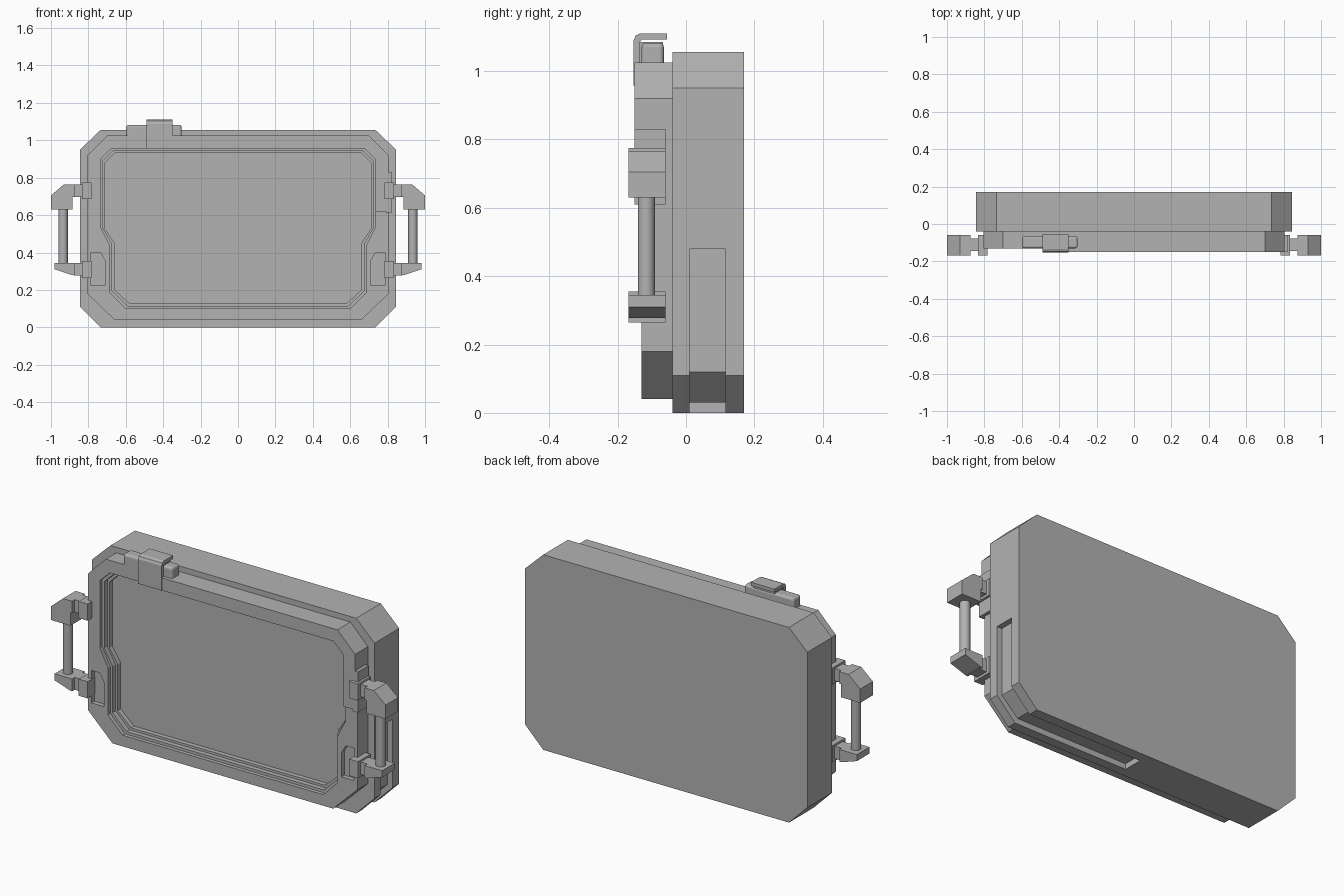
import bpy, bmesh, math

if "Cube" in bpy.data.objects:
    bpy.data.objects.remove(bpy.data.objects["Cube"], do_unlink=True)

grey = bpy.data.materials.new("plain_grey")
grey.use_nodes = True
colour = (0.45, 0.45, 0.45, 1)
grey.diffuse_color = colour
grey.node_tree.nodes["Principled BSDF"].inputs["Base Color"].default_value = colour


def add(name, bm):
    bmesh.ops.recalc_face_normals(bm, faces=bm.faces)
    mesh = bpy.data.meshes.new(name)
    bm.to_mesh(mesh)
    bm.free()
    mesh.materials.append(grey)
    ob = bpy.data.objects.new(name, mesh)
    bpy.context.collection.objects.link(ob)
    return ob


def prism(name, outline, y0, y1):
    """Extrude an x-z outline along y."""
    bm = bmesh.new()
    face = bm.faces.new([bm.verts.new((x, y0, z)) for x, z in outline])
    ext = bmesh.ops.extrude_face_region(bm, geom=[face])["geom"]
    verts = [v for v in ext if isinstance(v, bmesh.types.BMVert)]
    bmesh.ops.translate(bm, verts=verts, vec=(0, y1 - y0, 0))
    return add(name, bm)


def box(name, x0, x1, y0, y1, z0, z1):
    return prism(name, [(x0, z0), (x1, z0), (x1, z1), (x0, z1)], y0, y1)


def both(half):
    """Complete a right-hand half outline with its mirror image."""
    return half + [(-x, z) for x, z in reversed(half)]


def flip(outline, s):
    return [(x * s, z) for x, z in outline]


def cut(ob, cutters):
    for c in cutters:
        c.hide_render = True
        mod = ob.modifiers.new("cut", "BOOLEAN")
        mod.operation = "DIFFERENCE"
        mod.solver = "EXACT"
        mod.object = c
    bpy.context.view_layer.update()
    dg = bpy.context.evaluated_depsgraph_get()
    ob.data = bpy.data.meshes.new_from_object(ob.evaluated_get(dg))
    ob.modifiers.clear()
    for c in cutters:
        bpy.data.objects.remove(c, do_unlink=True)


def bevel(ob, width, segments=3):
    mod = ob.modifiers.new("bevel", "BEVEL")
    mod.width = width
    mod.segments = segments


# Main body with a channel along one side and the underside
body = prism("body", both([(0.735, 0), (0.845, 0.11), (0.845, 0.95), (0.735, 1.055)]), -0.04, 0.17)
channel = [(0.815, 0.48), (0.9, 0.48), (0.9, -0.1), (0.06, -0.1),
           (0.06, 0.03), (0.72, 0.03), (0.815, 0.12)]
cut(body, [prism("channel_cutter", channel, 0.01, 0.115)])

# Front bezel with stepped screen opening and two side pockets
bezel = prism("bezel", both([(0.66, 0.04), (0.805, 0.18), (0.805, 0.92), (0.70, 1.025)]), -0.13, -0.035)
lip = [(0.60, 0.10), (0.687, 0.187), (0.687, 0.44), (0.735, 0.535), (0.735, 0.90), (0.675, 0.957)]
mid = [(0.59, 0.115), (0.673, 0.195), (0.673, 0.445), (0.722, 0.53), (0.722, 0.89), (0.665, 0.946)]
inner = [(0.58, 0.128), (0.66, 0.20), (0.66, 0.45), (0.71, 0.525), (0.71, 0.88), (0.655, 0.935)]
pocket = [(0.71, 0.225), (0.785, 0.225), (0.785, 0.40), (0.735, 0.40), (0.71, 0.355)]
cutters = [prism("opening_cutter", both(o), -0.3, y)
           for o, y in ((lip, -0.11), (mid, -0.085), (inner, -0.06))]
cutters += [prism("pocket_cutter", flip(pocket, s), -0.3, -0.105) for s in (1, -1)]
cut(bezel, cutters)

# Raised rim over the top and one upper side
rim = [(-0.38, 1.025), (0.70, 1.025), (0.805, 0.92), (0.805, 0.62),
       (0.735, 0.62), (0.735, 0.90), (0.675, 0.957), (-0.38, 0.957)]
prism("raised_rim", rim, -0.15, -0.12)
box("side_plate", 0.79, 0.822, -0.15, -0.06, 0.61, 0.83)

# Side handles
upper_arm = [(0.885, 0.63), (1.0, 0.63), (1.0, 0.705), (0.93, 0.765), (0.875, 0.765), (0.875, 0.70), (0.885, 0.70)]
lower_arm = [(0.875, 0.278), (0.89, 0.28), (0.98, 0.31), (0.98, 0.345), (0.875, 0.345)]
for s, side in ((1, "left"), (-1, "right")):
    for level, arm, z0, z1 in (("upper", upper_arm, 0.685, 0.775), ("lower", lower_arm, 0.265, 0.355)):
        name = f"{side}_{level}_handle"
        prism(name + "_arm", flip(arm, s), -0.168, -0.06)
        x0, x1 = sorted((0.825 * s, 0.88 * s))
        box(name + "_neck", x0, x1, -0.145, -0.078, z0 + 0.013, z1 - 0.01)
        x0, x1 = sorted((0.782 * s, 0.835 * s))
        box(name + "_clamp", x0, x1, -0.168, -0.06, z0, z1)
    bm = bmesh.new()
    bmesh.ops.create_cone(bm, cap_ends=True, segments=20, radius1=0.025, radius2=0.025, depth=0.31)
    bmesh.ops.translate(bm, verts=bm.verts, vec=(0.935 * s, -0.116, 0.488))
    for f in bm.faces:
        f.smooth = len(f.verts) == 4
    rod = add(f"{side}_handle_rod", bm)

# Top latch: a pin held under a folded clip
pin = box("latch_pin", -0.598, -0.302, -0.13, -0.065, 1.0, 1.082)
bevel(pin, 0.012)
clip = [(-0.153, 0.957), (-0.153, 1.09), (-0.147, 1.104), (-0.133, 1.11), (-0.055, 1.11),
        (-0.055, 1.092), (-0.128, 1.092), (-0.135, 1.085), (-0.135, 0.957)]
bm = bmesh.new()
face = bm.faces.new([bm.verts.new((-0.49, y, z)) for y, z in clip])
ext = bmesh.ops.extrude_face_region(bm, geom=[face])["geom"]
bmesh.ops.translate(bm, verts=[v for v in ext if isinstance(v, bmesh.types.BMVert)], vec=(0.14, 0, 0))
add("latch_clip", bm)
box("latch_core", -0.485, -0.355, -0.138, -0.068, 1.0, 1.085)
